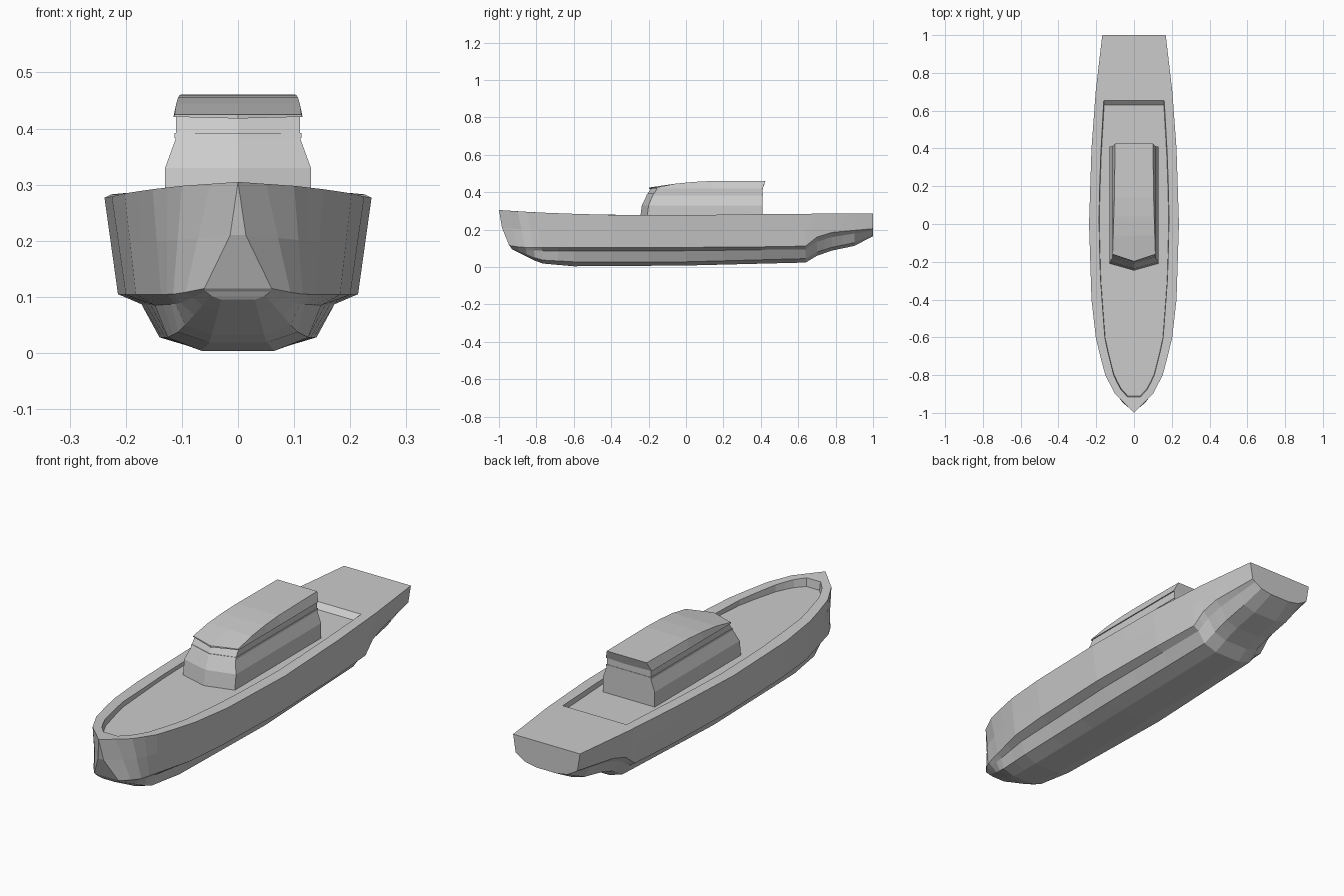
import bpy, bmesh

if "Cube" in bpy.data.objects:
    bpy.data.objects.remove(bpy.data.objects["Cube"])


def lerp_keys(keys, y):
    """Half width and height at y from (y, width, z) keys."""
    if y <= keys[0][0]:
        return keys[0][1:]
    for a, b in zip(keys, keys[1:]):
        if y <= b[0] + 1e-6:
            t = (y - a[0]) / (b[0] - a[0])
            return tuple(p + (q - p) * t for p, q in zip(a[1:], b[1:]))
    return keys[-1][1:]


def half_loft(name, grid, strip_caps):
    """Skin rows of half-outline points, cap both ends and mirror across x."""
    faces = []
    for a, b in zip(grid, grid[1:]):
        for k in range(len(a) - 1):
            faces.append([a[k], a[k + 1], b[k + 1], b[k]])
    for row in (grid[0], grid[-1]):
        if strip_caps:
            for p, q in zip(row, row[1:]):
                faces.append([p, q, (0, q[1], q[2]), (0, p[1], p[2])])
        else:
            faces.append(row)
    bm = bmesh.new()
    for face in faces:
        pts = list(dict.fromkeys(tuple(round(c, 5) for c in p) for p in face))
        if len(pts) < 3:
            continue
        for s in (1, -1):
            bm.faces.new([bm.verts.new((s * x, y, z)) for x, y, z in pts])
    bmesh.ops.remove_doubles(bm, verts=bm.verts, dist=1e-4)
    bmesh.ops.dissolve_degenerate(bm, edges=bm.edges, dist=1e-4)
    bmesh.ops.recalc_face_normals(bm, faces=bm.faces)
    mesh = bpy.data.meshes.new(name)
    bm.to_mesh(mesh)
    bm.free()
    obj = bpy.data.objects.new(name, mesh)
    bpy.context.collection.objects.link(obj)
    return obj


# Longitudinal hull lines: (y, half width, z)
keel = [(-.93, .03, .095), (-.78, .05, .02), (-.6, .065, .004), (0, .07, .008),
        (.64, .065, .024), (.7, .06, .06), (.78, .06, .088), (.9, .06, .113), (1, .05, .165)]
bilge = [(-.935, .048, .102), (-.78, .105, .038), (-.6, .125, .028), (0, .14, .028),
         (.64, .13, .045), (.7, .12, .08), (.78, .12, .105), (.9, .12, .13), (1, .105, .175)]
step = [(-.94, .058, .11), (-.85, .105, .088), (-.6, .148, .085), (0, .172, .087),
        (.64, .165, .095), (.7, .16, .135), (.78, .155, .16), (1, .14, .195)]
chine = [(-.945, .06, .115), (-.88, .11, .105), (-.6, .182, .104), (-.4, .2, .104), (0, .214, .105),
         (.4, .205, .108), (.64, .192, .112), (.7, .187, .16), (.78, .182, .185), (1, .155, .205)]
deck = [(-1, 0, .305), (-.9, .10, .298), (-.8, .152, .292), (-.62, .2, .285), (-.4, .225, .279),
        (0, .238, .277), (.4, .225, .283), (.7, .203, .285), (1, .168, .285)]
rim = [(-.915, .035, 0), (-.87, .075, 0), (-.8, .108, 0), (-.62, .153, 0), (-.3, .177, 0),
       (0, .186, 0), (.3, .18, 0), (.655, .16, 0)]

# Hull with recessed deck well
stations = [-1, -.95, -.9, -.85, -.8, -.7, -.6, -.4, -.2, 0, .2, .4, .64, .67, .7, .74, .78, .84, .9, 1]


def on_line(keys, s):
    start = keys[0][0]
    y = s if s > -.6 else start + (s + 1) / .4 * (-.6 - start)
    w, z = lerp_keys(keys, y)
    return (w, y, z)


rows = []
for s in stations:
    low = [on_line(k, s) for k in (keel, bilge, step, chine)]
    top = on_line(deck, s)
    mid = tuple((a + b) / 2 for a, b in zip(low[-1], top))
    if s == -1:
        mid = (.014, -.984, .21)
    y = -.915 + (s + 1) / 2 * 1.57
    w = lerp_keys(rim, y)[0]
    edge = (w, y, lerp_keys(deck, y)[1])
    fy = -.91 + (s + 1) / 2 * 1.54
    floor = (w - .002, fy, .262)
    rows.append([(0, low[0][1], low[0][2])] + low + [mid, top, edge, floor, (0, fy, .262)])
half_loft("hull", rows, True)

# Cabin: stacked outlines (z, half width, front centre y, front corner y)
cabin = [(.25, .13, -.247, -.21), (.33, .13, -.236, -.2), (.382, .111, -.21, -.178), (.425, .11, -.185, -.15)]
half_loft("cabin", [[(0, f, z), (w, c, z), (w, .41, z), (0, .41, z)] for z, w, f, c in cabin], False)

# Trim strip around the cabin top
half_loft("cabin_trim", [[(0, f, z), (.113, f + .034, z), (.113, .412, z), (0, .412, z)]
                         for z, f in ((.383, -.212), (.392, -.207))], False)

# Roof: (top y, top z, top half width), with pointed front and raked back
roof = [(-.16, .425, .113), (-.06, .445, .11), (.04, .455, .107), (.14, .46, .104), (.425, .461, .1)]
rows = []
for i, (y, z, w) in enumerate(roof):
    point = .038 if i == 0 else 0
    by = .41 if i == len(roof) - 1 else y
    rows.append([(0, by - point, .418), (.115, by, .421), (w, y, z), (0, y - point, z)])
half_loft("roof", rows, False)
